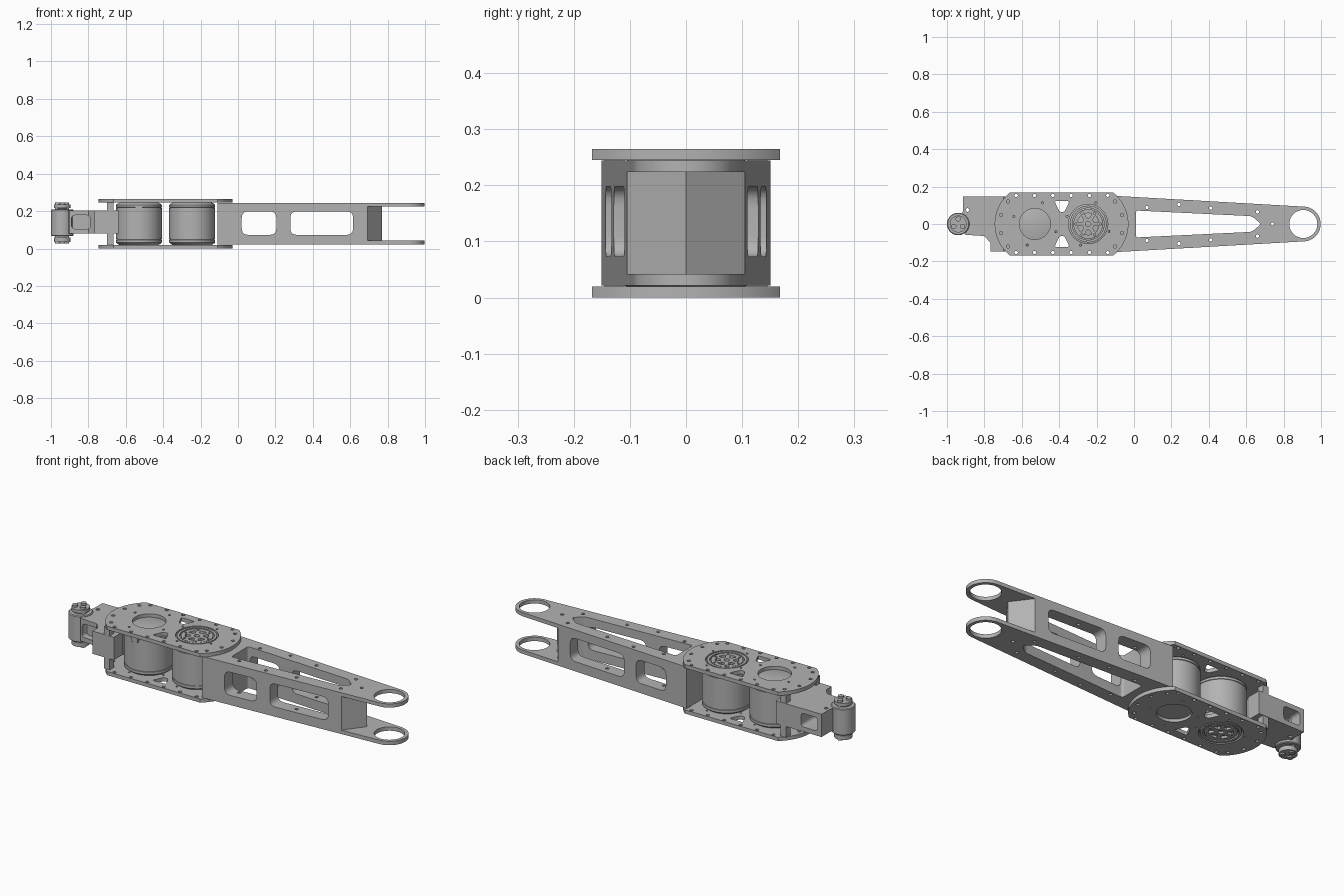
import bpy, bmesh
from math import sin, cos, radians, pi
from mathutils import Vector

if "Cube" in bpy.data.objects:
    bpy.data.objects.remove(bpy.data.objects["Cube"], do_unlink=True)

metal = bpy.data.materials.new("grey_metal")
metal.use_nodes = True
metal.diffuse_color = (0.45, 0.45, 0.45, 1)
metal.node_tree.nodes["Principled BSDF"].inputs["Base Color"].default_value = (0.45, 0.45, 0.45, 1)

HEIGHT = 0.265
MID = HEIGHT / 2
REAR, FRONT, ROLLER, FORK = -0.53, -0.245, -0.94, 0.905   # pivot x positions


# ---- outline helpers ----
def arc(x, y, r, a0=0, a1=360, n=48):
    full = a1 - a0 == 360
    steps = n if full else n - 1
    return [(x + r * cos(radians(a0 + (a1 - a0) * i / steps)),
             y + r * sin(radians(a0 + (a1 - a0) * i / steps))) for i in range(n)]


def fillet(pts, r, n=5):
    out = []
    for i, p in enumerate(pts):
        p, a, b = Vector(p), Vector(pts[i - 1]), Vector(pts[(i + 1) % len(pts)])
        s = p + (a - p).normalized() * r
        e = p + (b - p).normalized() * r
        for k in range(n + 1):
            t = k / n
            out.append(tuple(s * (1 - t) ** 2 + p * 2 * t * (1 - t) + e * t * t))
    return out


def rect(x0, x1, y0, y1):
    return [(x0, y0), (x1, y0), (x1, y1), (x0, y1)]


def mirrored(pts):
    return [(x, -y) for x, y in pts]


# ---- solid helpers ----
def prism(name, outlines, z0, z1, along_y=False):
    bm = bmesh.new()
    for pts in outlines:
        place = (lambda u, v, w: (u, w, v)) if along_y else (lambda u, v, w: (u, v, w))
        lo = [bm.verts.new(place(u, v, z0)) for u, v in pts]
        hi = [bm.verts.new(place(u, v, z1)) for u, v in pts]
        bm.faces.new(lo)
        bm.faces.new(hi)
        for i in range(len(pts)):
            j = (i + 1) % len(pts)
            bm.faces.new((lo[i], lo[j], hi[j], hi[i]))
    bmesh.ops.recalc_face_normals(bm, faces=bm.faces)
    mesh = bpy.data.meshes.new(name)
    bm.to_mesh(mesh)
    bm.free()
    mesh.materials.append(metal)
    ob = bpy.data.objects.new(name, mesh)
    bpy.context.collection.objects.link(ob)
    return ob


def cut(ob, outlines, z0=-0.1, z1=0.4, along_y=False):
    cutter = prism("cutter", outlines, z0, z1, along_y)
    cutter.hide_render = True
    mod = ob.modifiers.new("cut", "BOOLEAN")
    mod.operation, mod.solver, mod.object = "DIFFERENCE", "EXACT", cutter
    bpy.context.view_layer.objects.active = ob
    bpy.ops.object.modifier_apply(modifier=mod.name)
    bpy.data.objects.remove(cutter, do_unlink=True)


def lathe(name, x, profile, n=64):
    """Spin (radius, z) pairs round a vertical axis at x; both ends are capped."""
    bm = bmesh.new()
    rings = [[bm.verts.new((*p, z)) for p in arc(x, 0, r, n=n)] for r, z in profile]
    for a, b in zip(rings, rings[1:]):
        for i in range(n):
            j = (i + 1) % n
            bm.faces.new((a[i], a[j], b[j], b[i]))
    bm.faces.new(rings[0])
    bm.faces.new(rings[-1])
    bmesh.ops.recalc_face_normals(bm, faces=bm.faces)
    mesh = bpy.data.meshes.new(name)
    bm.to_mesh(mesh)
    bm.free()
    mesh.materials.append(metal)
    ob = bpy.data.objects.new(name, mesh)
    bpy.context.collection.objects.link(ob)
    return ob


# ---- tapered arm with fork end ----
arm = prism("tapered_arm", [[(-0.11, -0.151)] + arc(FORK, 0, 0.093, -87, 87, 40) + [(-0.11, 0.151)]],
            0.021, 0.244)
cut(arm, [arc(FRONT, 0, 0.14)])
slot = [(0.01, -0.072), (0.63, -0.042), (0.68, 0), (0.63, 0.042), (0.01, 0.072)]
cut(arm, [fillet(slot, 0.015)])
windows = [fillet(rect(x0, x1, 0.073, 0.198), 0.035) for x0, x1 in ((0.02, 0.205), (0.28, 0.615))]
cut(arm, windows, -0.3, 0.3, along_y=True)
wedge = [(0.77, 0), (0.69, 0.107), (0.68, 0.3), (1.2, 0.3), (1.2, -0.3), (0.68, -0.3), (0.69, -0.107)]
cut(arm, [wedge], 0.042, 0.224)
cut(arm, [arc(FORK, 0, 0.075)])
arm_holes = [(0.07, 0.088), (0.24, 0.105), (0.41, 0.085), (0.66, 0.065)]
cut(arm, [arc(x, s * y, 0.009, n=12) for x, y in arm_holes for s in (1, -1)] + [arc(0.74, 0, 0.009, n=12)])

# ---- side plates, each open wide over one motor hub ----
outline = arc(FRONT, 0, 0.215, -51, 51, 32) + arc(REAR, 0, 0.215, 129, 231, 32)
triangle = fillet([(-0.425, 0.122), (-0.345, 0.122), (-0.372, 0.065), (-0.398, 0.065)], 0.01)
screws = [(-0.63 + 0.098 * i, s * 0.153) for i in range(6) for s in (1, -1)]
for a in (15, 40):
    for s in (1, -1):
        dx, dy = 0.187 * cos(radians(a)), 0.187 * sin(radians(a)) * s
        screws += [(FRONT + dx, dy), (REAR - dx, dy)]
for name, z0, hub_x, plain_x in (("bottom_plate", 0, REAR, FRONT), ("top_plate", 0.245, FRONT, REAR)):
    plate = prism(name, [outline], z0, z0 + 0.02)
    small = [arc(x, y, 0.009, n=12) for x, y in screws]
    small += [p for a in (70, 160, 250, 340) for x in (REAR, FRONT)
              for p in [arc(x + 0.12 * cos(radians(a)), 0.12 * sin(radians(a)), 0.006, n=10)]]
    cut(plate, small + [triangle, mirrored(triangle), arc(hub_x, 0, 0.105), arc(plain_x, 0, 0.083)])

# ---- motors with seam grooves ----
for name, x in (("rear_motor", REAR), ("front_motor", FRONT)):
    lathe(name, x, [(0.1, 0.015), (0.11, 0.022), (0.118, 0.028), (0.123, 0.032), (0.123, 0.046),
                    (0.12, 0.047), (0.12, 0.05), (0.123, 0.051), (0.123, 0.216), (0.12, 0.217),
                    (0.12, 0.22), (0.123, 0.221), (0.123, 0.233), (0.118, 0.238), (0.1, 0.247)])
prism("motor_connector", [rect(-0.55, -0.51, -0.128, -0.1)], 0.2, 0.232)

# ---- spoked hubs: upper on the front motor, lower on the rear motor ----
for name, x, z0, z1 in (("front_hub", FRONT, 0.24, 0.264), ("rear_hub", REAR, 0.001, 0.025)):
    ring = prism(name + "_rim", [arc(x, 0, 0.098)], z0, z1)
    cut(ring, [arc(x, 0, 0.085)])
    wheel = prism(name + "_wheel", [arc(x, 0, 0.079)], z0 + 0.002, z1 - 0.002)
    pockets = []
    for i in range(6):
        a = 60 * i
        pockets.append(arc(x, 0, 0.058, a + 10, a + 50, 8) + arc(x, 0, 0.032, a + 42, a + 18, 5))
        pockets.append(arc(x + 0.067 * cos(radians(a)), 0.067 * sin(radians(a)), 0.006, n=10))
    cut(wheel, pockets + [arc(x, 0, 0.014, n=24)])

# ---- bracket that carries the roller ----
bracket_shape = [(-0.64, -0.146), (-0.768, -0.146), (-0.768, -0.1), (-0.80, -0.064), (-0.9, -0.058),
                 (-0.93, -0.02), (-0.93, 0.02), (-0.913, 0.075), (-0.913, 0.147), (-0.64, 0.147)]
bracket = prism("roller_bracket", [bracket_shape], 0.08, 0.203)
cut(bracket, [arc(REAR, 0, 0.13)])
cut(bracket, [arc(-0.89, 0.075, 0.01, n=12)])
pocket = [fillet(rect(-0.89, -0.79, 0.105, 0.178), 0.02)]
cut(bracket, pocket, -0.3, -0.025, along_y=True)
cut(bracket, pocket, 0.03, 0.3, along_y=True)
prism("plate_posts", [rect(-0.70, -0.665, y, y + 0.035) for y in (-0.145, 0.11)], 0.02, 0.245)

# ---- roller with bolted caps ----
lathe("roller", ROLLER, [(0.045, 0.035), (0.045, 0.058), (0.036, 0.06), (0.036, 0.066), (0.056, 0.066),
                         (0.06, 0.07), (0.06, 0.205), (0.056, 0.209), (0.036, 0.209), (0.036, 0.215),
                         (0.045, 0.217), (0.045, 0.234)], 48)
bolts = [arc(ROLLER + 0.027 * cos(a), 0.027 * sin(a), 0.014, n=16)
         for a in (pi / 2, pi * 7 / 6, pi * 11 / 6)]
prism("roller_bolts", bolts, 0.028, 0.245)

# ---- smooth curved walls, keep edges sharp ----
bpy.ops.object.select_all(action="DESELECT")
for ob in bpy.context.collection.objects:
    if ob.type == "MESH":
        ob.select_set(True)
        bpy.context.view_layer.objects.active = ob
bpy.ops.object.shade_smooth_by_angle(angle=radians(30))
